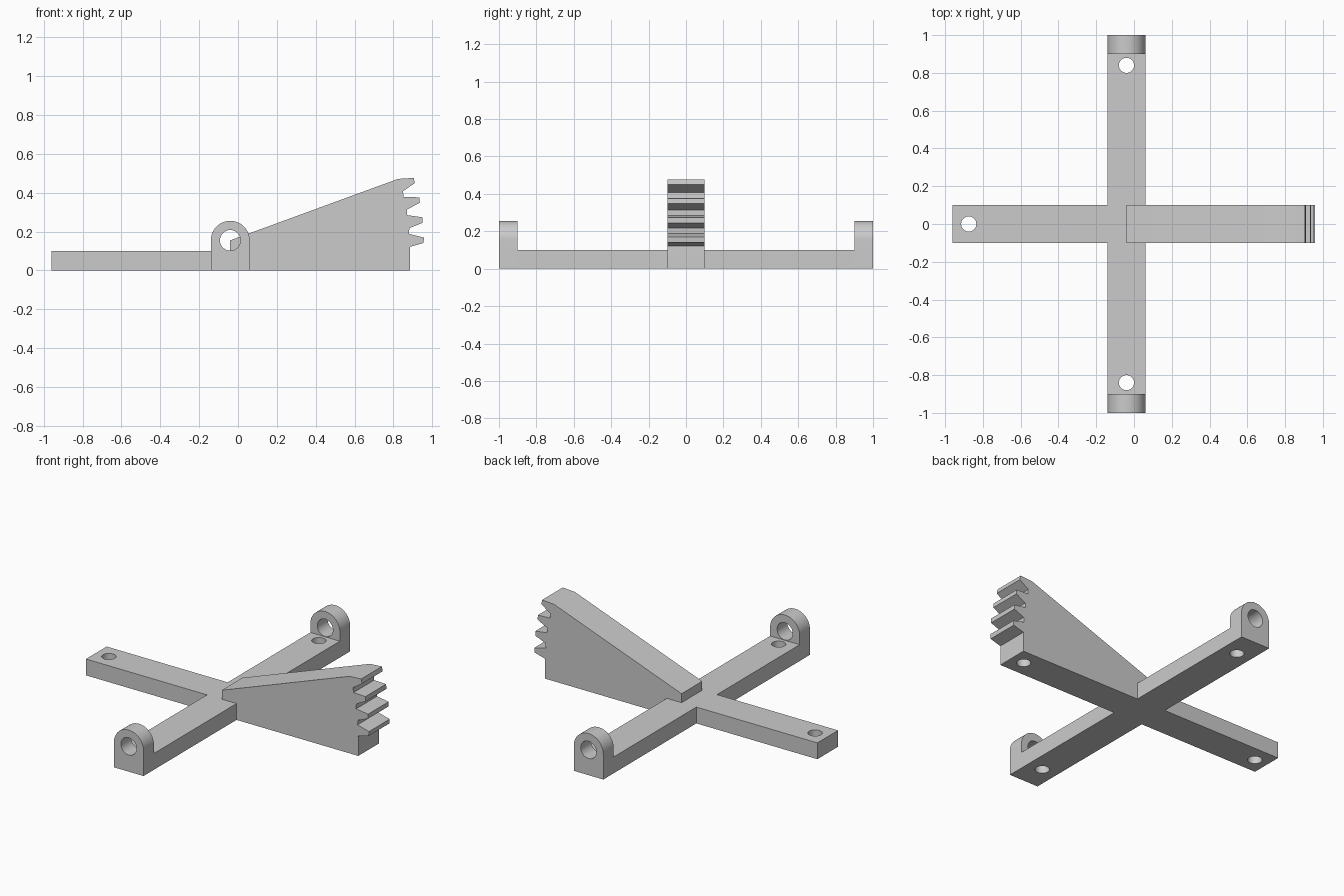
import bpy, bmesh
from math import cos, sin, pi, radians
from mathutils import Vector

cube = bpy.data.objects.get("Cube")
if cube:
    bpy.data.objects.remove(cube, do_unlink=True)

GREY = (0.6, 0.6, 0.6, 1)
mat = bpy.data.materials.new("plain grey")
mat.use_nodes = True
mat.diffuse_color = GREY
mat.node_tree.nodes["Principled BSDF"].inputs["Base Color"].default_value = GREY

CX, PIVOT_Z = -0.04, 0.155   # pivot axis position
W, T = 0.1, 0.1              # arm half width, arm thickness


def prism(name, points, offset):
    """Extrude a closed outline of 3D points along offset."""
    bm = bmesh.new()
    face = bm.faces.new([bm.verts.new(p) for p in points])
    ext = bmesh.ops.extrude_face_region(bm, geom=[face])
    moved = [v for v in ext["geom"] if isinstance(v, bmesh.types.BMVert)]
    bmesh.ops.translate(bm, verts=moved, vec=Vector(offset))
    bmesh.ops.recalc_face_normals(bm, faces=bm.faces)
    mesh = bpy.data.meshes.new(name)
    bm.to_mesh(mesh)
    bm.free()
    mesh.materials.append(mat)
    ob = bpy.data.objects.new(name, mesh)
    bpy.context.collection.objects.link(ob)
    return ob


def drill(ob, location, radius, depth, rotation=(0, 0, 0)):
    """Cut a round hole through a part."""
    bpy.ops.mesh.primitive_cylinder_add(vertices=48, radius=radius, depth=depth,
                                        location=location, rotation=rotation)
    cutter = bpy.context.object
    cutter.hide_render = True
    cutter.data.materials.append(mat)
    mod = ob.modifiers.new("hole", "BOOLEAN")
    mod.operation, mod.solver, mod.object = "DIFFERENCE", "EXACT", cutter
    select(ob)
    bpy.ops.object.modifier_apply(modifier=mod.name)
    bpy.data.objects.remove(cutter, do_unlink=True)


def select(ob):
    bpy.ops.object.select_all(action="DESELECT")
    ob.select_set(True)
    bpy.context.view_layer.objects.active = ob


def smooth(ob):
    select(ob)
    bpy.ops.object.shade_smooth_by_angle(angle=radians(25))


# Flat base with three arms; the fourth carries the gear sector
L, Y = CX - W, 0.9
R = CX + W
outline = [(-0.96, -W), (L, -W), (L, -Y), (R, -Y), (R, Y), (L, Y), (L, W), (-0.96, W)]
base = prism("cross_base", [(x, y, 0) for x, y in outline], (0, 0, T))
for x, y in [(-0.875, 0), (CX, 0.84), (CX, -0.84)]:
    drill(base, (x, y, T / 2), 0.04, 0.3)
smooth(base)

# Pivot lugs with rounded tops at both ends of the cross arm
for name, y in [("front_lug", -1.0), ("back_lug", 0.9)]:
    pts = [(L, y, 0), (R, y, 0)]
    pts += [(CX + W * cos(i * pi / 32), y, PIVOT_Z + W * sin(i * pi / 32)) for i in range(33)]
    lug = prism(name, pts, (0, 0.1, 0))
    drill(lug, (CX, y + 0.05, PIVOT_Z), 0.053, 0.3, (pi / 2, 0, 0))
    smooth(lug)

# Gear sector: a wedge with four teeth spaced six degrees about the pivot
profile = [(CX, T), (R, T), (R, 0), (0.885, 0), (0.885, 0.112)]
for tooth in range(4):
    for offset, r in [(-2.1, 0.925), (-0.8, 0.995), (0.8, 0.998), (2.1, 0.92)]:
        a = radians(tooth * 6 + offset)
        profile.append((CX + r * cos(a), PIVOT_Z + r * sin(a)))
profile.append((CX, PIVOT_Z))
sector = prism("gear_sector", [(x, -W, z) for x, z in profile], (0, 2 * W, 0))
drill(sector, (0.8, 0, 0), 0.04, 2 * T)
smooth(sector)
